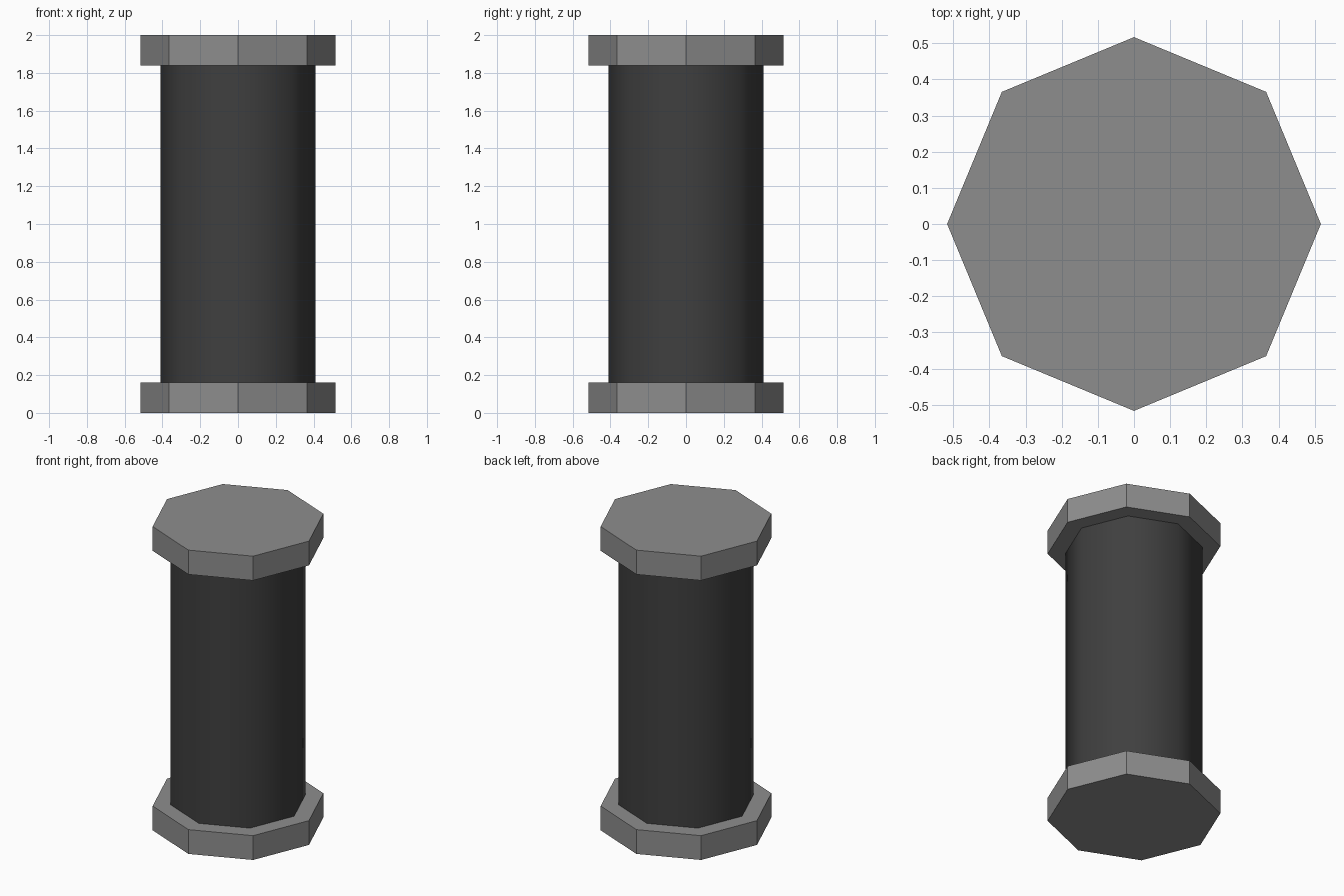
import bpy
import math

SIDES = 8
HEIGHT = 2.0
CAP_HEIGHT = 0.16

cube = bpy.data.objects.get("Cube")
if cube:
    bpy.data.objects.remove(cube, do_unlink=True)


def make_material(name, value):
    mat = bpy.data.materials.new(name)
    mat.use_nodes = True
    colour = (value, value, value, 1.0)
    mat.diffuse_color = colour
    mat.node_tree.nodes["Principled BSDF"].inputs["Base Color"].default_value = colour
    return mat


def make_prism(name, radius, bottom, top, mat):
    """Upright octagonal prism with corners on the x and y axes."""
    bpy.ops.mesh.primitive_cylinder_add(
        vertices=SIDES, radius=radius, depth=top - bottom,
        location=(0, 0, (bottom + top) / 2))
    obj = bpy.context.object
    obj.name = name
    obj.data.materials.append(mat)
    return obj


light_grey = make_material("light grey", 0.27)
dark_grey = make_material("dark grey", 0.05)

# Flat-faced end caps
make_prism("bottom_cap", 0.517, 0, CAP_HEIGHT, light_grey)
make_prism("top_cap", 0.517, HEIGHT - CAP_HEIGHT, HEIGHT, light_grey)

# Smooth-sided shaft between the caps
make_prism("shaft", 0.409, CAP_HEIGHT, HEIGHT - CAP_HEIGHT, dark_grey)
bpy.ops.object.shade_smooth_by_angle(angle=math.radians(60))
